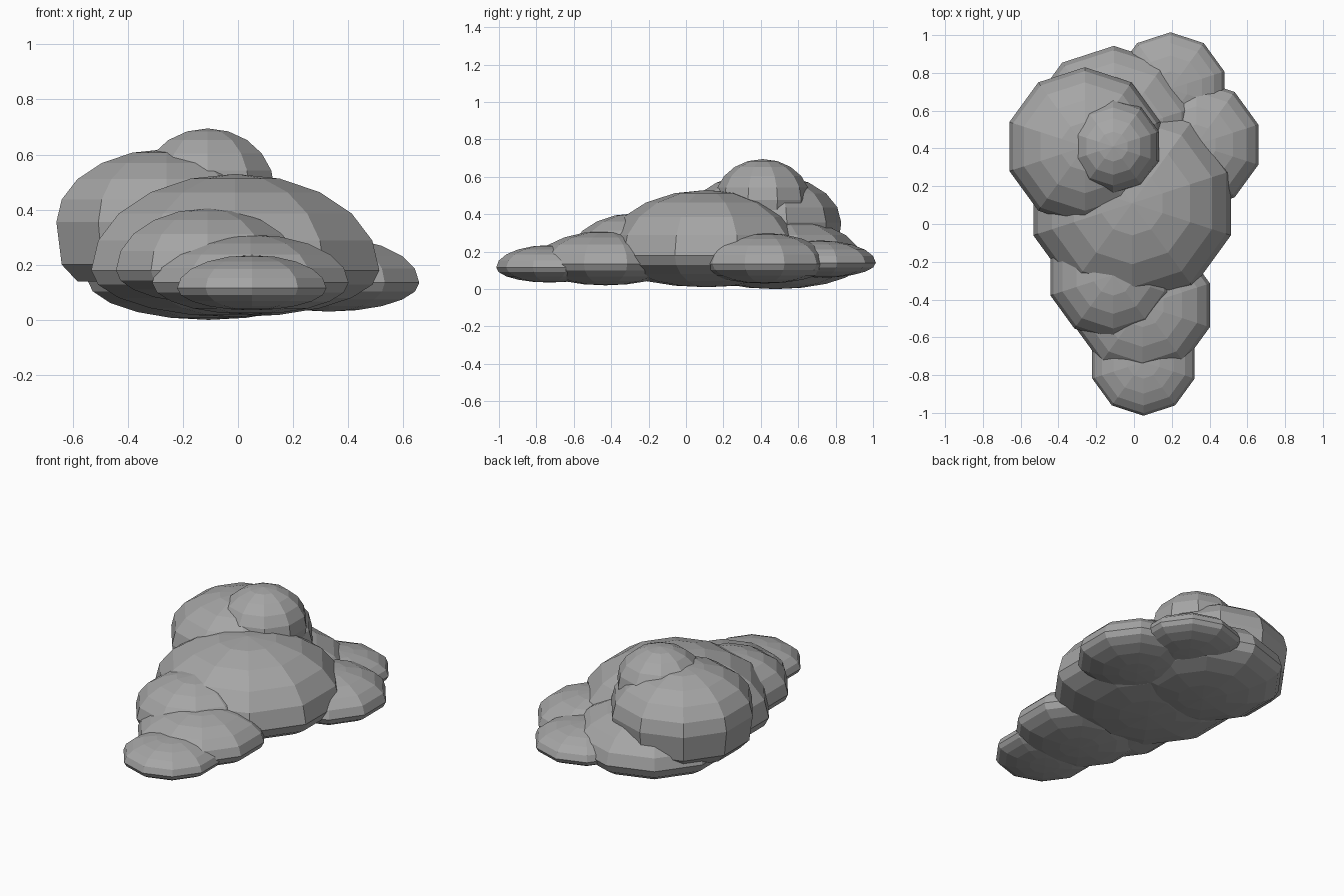
import bpy, bmesh

if "Cube" in bpy.data.objects:
    bpy.data.objects.remove(bpy.data.objects["Cube"], do_unlink=True)

grey = bpy.data.materials.new("cloud_grey")
grey.use_nodes = True
COLOUR = (0.38, 0.38, 0.38, 1)
grey.diffuse_color = COLOUR
grey.node_tree.nodes["Principled BSDF"].inputs["Base Color"].default_value = COLOUR


def puff(name, x, y, radius, middle, rise, drop, floor=0.0):
    """Faceted ball with a tall upper half and a shallower lower half."""
    bm = bmesh.new()
    bmesh.ops.create_uvsphere(bm, u_segments=10, v_segments=10, radius=1)
    for v in bm.verts:
        v.co.x *= radius
        v.co.y *= radius
        v.co.z = max(middle + v.co.z * (rise if v.co.z > 0 else drop), floor)
    mesh = bpy.data.meshes.new(name)
    bm.to_mesh(mesh)
    bm.free()
    mesh.materials.append(grey)
    ob = bpy.data.objects.new(name, mesh)
    ob.location = (x, y, 0)
    bpy.context.collection.objects.link(ob)


# Large puffs
puff("main_puff", -0.01, 0.11, 0.55, 0.18, 0.35, 0.17)
puff("back_puff", -0.107, 0.478, 0.465, 0.15, 0.235, 0.15)
puff("upper_right_puff", -0.26, 0.41, 0.42, 0.355, 0.265, 0.5, 0.14)
puff("top_puff", -0.11, 0.41, 0.255, 0.475, 0.22, 0.22)

# Low puffs on the back left
puff("left_puff", 0.33, 0.42, 0.345, 0.135, 0.165, 0.105)
puff("back_left_puff", 0.193, 0.715, 0.30, 0.14, 0.12, 0.08)

# Tapering front puffs
puff("front_right_puff", -0.11, -0.27, 0.35, 0.18, 0.225, 0.12)
puff("front_left_puff", 0.045, -0.43, 0.375, 0.135, 0.175, 0.115)
puff("front_tip_puff", 0.05, -0.73, 0.285, 0.115, 0.12, 0.08)
